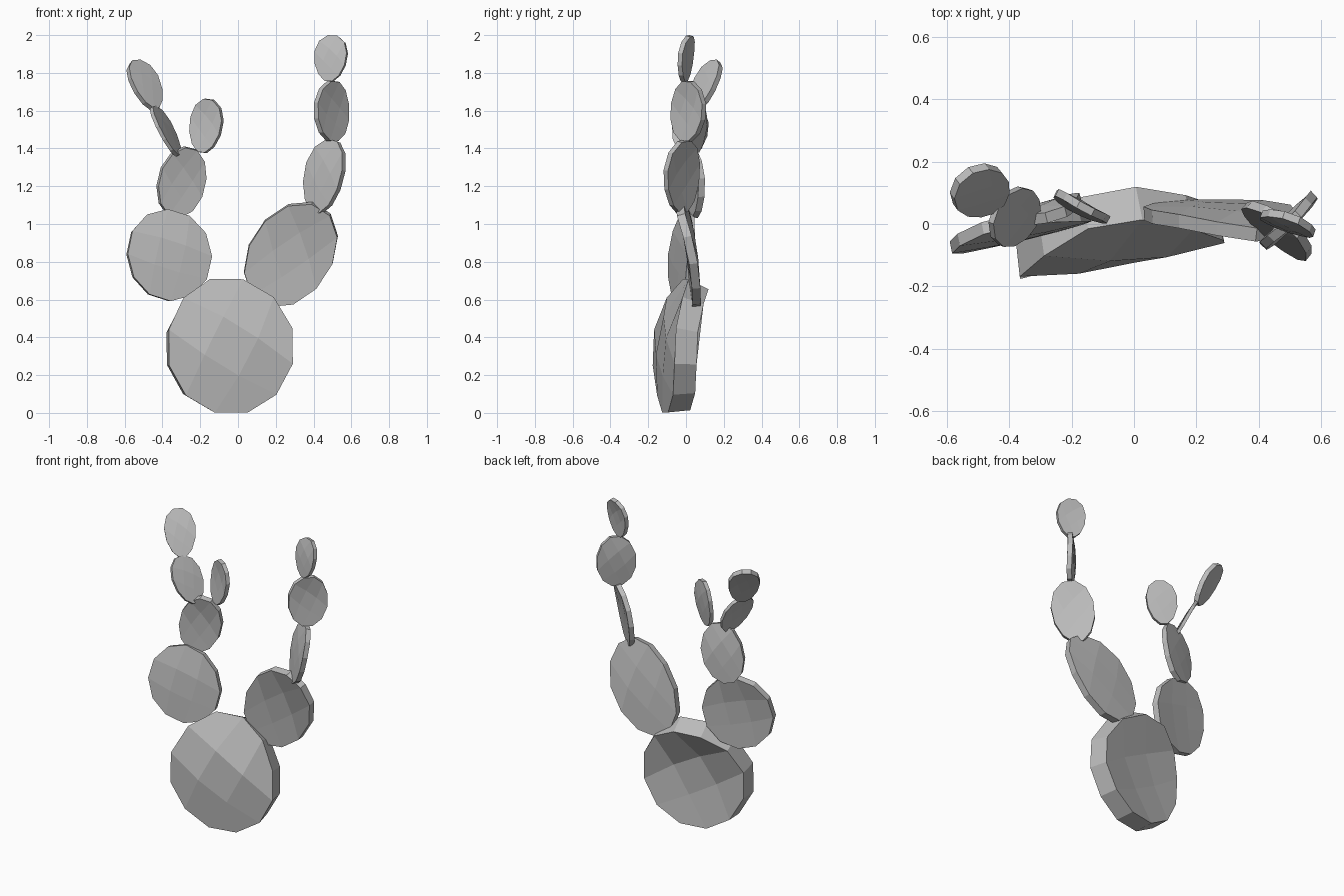
import bpy, bmesh, math
from mathutils import Vector

old = bpy.data.objects.get("Cube")
if old:
    bpy.data.objects.remove(old, do_unlink=True)

# Single flat colour
gray = bpy.data.materials.new("cactus_gray")
gray.use_nodes = True
color = (0.5, 0.5, 0.5, 1)
gray.diffuse_color = color
gray.node_tree.nodes["Principled BSDF"].inputs["Base Color"].default_value = color

STEPS = (-1, -1 / 3, 1 / 3, 1)


def disc_point(a, b):
    """Map a square grid point onto a twelve-sided disc, turned to a diamond."""
    if abs(a) > abs(b):
        angle, r = math.pi / 4 * b / a, a
    else:
        angle, r = math.pi / 2 - math.pi / 4 * a / b, b
    if abs(r) < 0.9:
        r *= 1.3
    angle += math.radians(60)
    return r * math.cos(angle), r * math.sin(angle) / math.cos(math.pi / 12)


def pad(name, root, tip, width, yaw, thick, bend, egg=0.0):
    """Curved disc from root to tip; a positive bend bulges to the front."""
    root, tip = Vector(root), Vector(tip)
    axis = (tip - root) / 2
    up = axis.normalized()
    yaw = math.radians(yaw)
    n = Vector((math.sin(yaw), -math.cos(yaw), 0))
    n = (n - up * n.dot(up)).normalized()
    side = up.cross(n) * width / 2
    bm = bmesh.new()
    grid = []
    for b in STEPS:
        row = []
        for a in STEPS:
            u, v = disc_point(a, b)
            bulge = bend * (1 - v * v * (0.65 + 0.35 * v) - 0.15 * u * u)
            p = (root + tip) / 2 + side * u * (1 + egg * v) + axis * v + n * bulge
            row.append(bm.verts.new(p))
        grid.append(row)
    for j in range(3):
        for i in range(3):
            bm.faces.new((grid[j][i], grid[j][i + 1],
                          grid[j + 1][i + 1], grid[j + 1][i]))
    mesh = bpy.data.meshes.new(name)
    bm.to_mesh(mesh)
    bm.free()
    mesh.materials.append(gray)
    obj = bpy.data.objects.new(name, mesh)
    bpy.context.collection.objects.link(obj)
    solid = obj.modifiers.new("thickness", "SOLIDIFY")
    solid.thickness = thick
    solid.offset = 0


# Trunk pad
pad("base_pad", (-.06, .03, .005), (-.07, .05, .68), .68, 10, .12, .12)

# Right-hand branch (-x)
pad("right_lower_pad", (-.31, .0, .605), (-.43, .0, 1.06), .455, 14, .04, .03)
pad("right_middle_pad", (-.335, .02, 1.04), (-.25, .03, 1.4), .26, 18, .035, -.025)
pad("right_inner_pad", (-.195, .04, 1.38), (-.155, .05, 1.66), .19, -28, .025, -.015, .1)
pad("right_outer_pad", (-.32, .02, 1.36), (-.45, .03, 1.62), .2, 72, .02, .01, .1)
pad("right_top_pad", (-.445, .065, 1.605), (-.545, .155, 1.86), .185, 40, .03, .015, .15)

# Left-hand branch (+x)
pad("left_lower_pad", (.12, .02, .59), (.44, -.03, 1.08), .44, 5, .045, -.045)
pad("left_middle_pad", (.425, -.01, 1.06), (.505, -.01, 1.44), .26, -42, .03, .02, .1)
pad("left_upper_pad", (.51, -.01, 1.44), (.505, .01, 1.755), .24, 45, .03, -.02)
pad("left_top_pad", (.485, .0, 1.755), (.505, .02, 1.995), .18, -20, .025, .015, .15)
